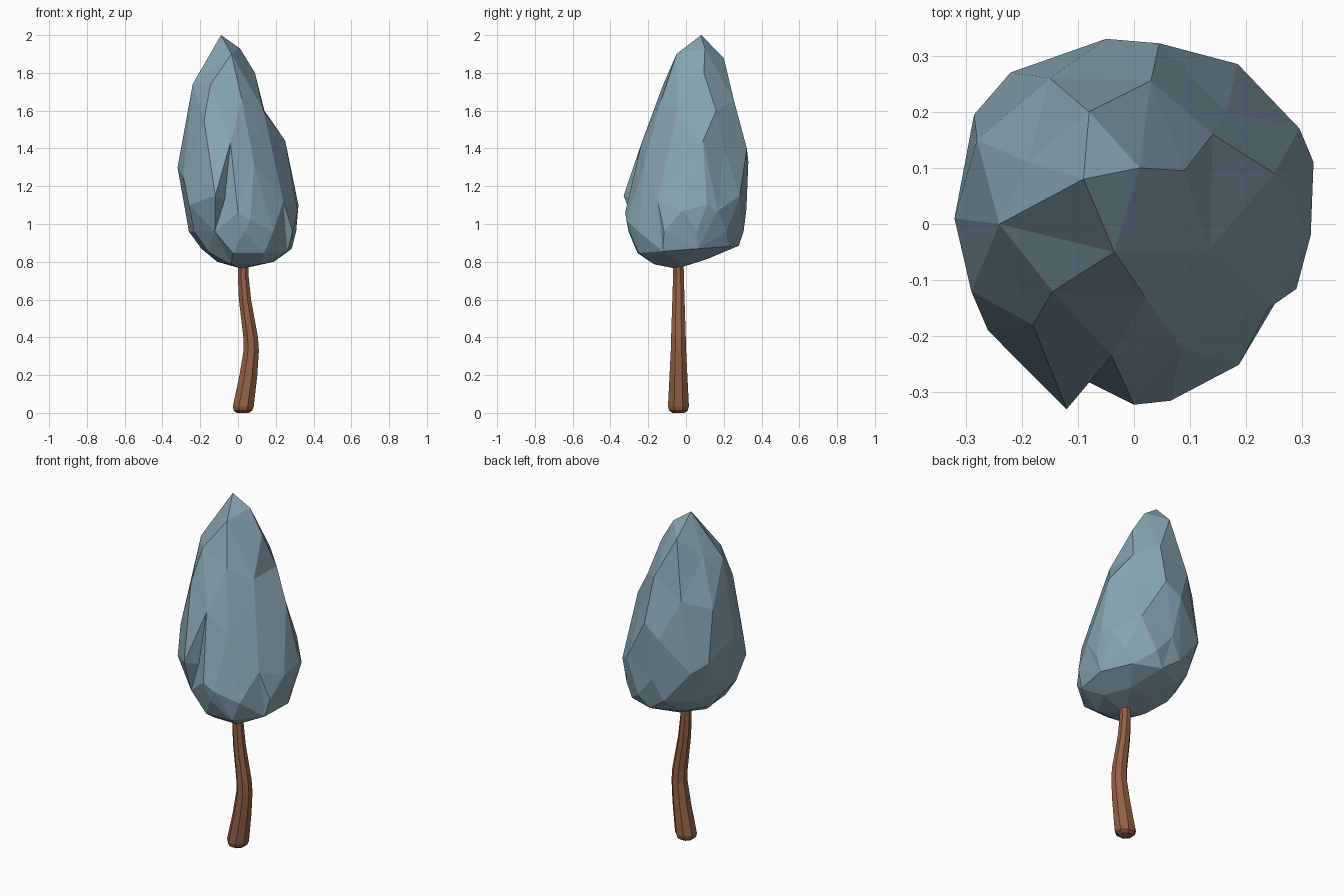
import bpy, bmesh, math
from mathutils import Vector


def material(name, rgb):
    m = bpy.data.materials.new(name)
    m.diffuse_color = (*rgb, 1)
    return m


def finish(bm, name, mat):
    bmesh.ops.recalc_face_normals(bm, faces=bm.faces)
    me = bpy.data.meshes.new(name)
    bm.to_mesh(me)
    bm.free()
    me.materials.append(mat)
    ob = bpy.data.objects.new(name, me)
    bpy.context.collection.objects.link(ob)
    return ob


leaf = material("dusty blue leaves", (0.24, 0.375, 0.445))
bark = material("brown bark", (0.30, 0.118, 0.06))

# Trunk: bent, tapered, eight sided: z, centre x, radius
bm = bmesh.new()
rings = []
for z, x, r in [(0.0, 0.025, 0.035), (0.012, 0.026, 0.053), (0.035, 0.028, 0.06),
                (0.20, 0.055, 0.051), (0.33, 0.07, 0.044), (0.40, 0.067, 0.042),
                (0.60, 0.037, 0.035), (0.72, 0.028, 0.031), (0.85, 0.026, 0.029)]:
    rings.append([bm.verts.new((x + r * math.cos(math.tau * (i + .5) / 8),
                                -0.04 + r * math.sin(math.tau * (i + .5) / 8), z))
                  for i in range(8)])
for a, b in zip(rings, rings[1:]):
    for i in range(8):
        j = (i + 1) % 8
        bm.faces.new((a[i], a[j], b[j], b[i]))
bm.faces.new(rings[0])
bm.faces.new(rings[-1])
finish(bm, "trunk", bark)

# Foliage corners: irregular upper crown
points = [
    (-.09, .08, 2.0), (.01, .10, 1.93), (-.035, -.05, 1.90), (-.08, .20, 1.88),
    (.09, .095, 1.80), (-.145, -.12, 1.74), (-.24, 0, 1.74), (-.19, .11, 1.77),
    (.02, -.13, 1.66), (.135, -.045, 1.60), (.14, .16, 1.60), (.03, .255, 1.65),
    (-.18, -.18, 1.55), (-.04, -.235, 1.43), (.085, -.22, 1.32), (.25, .09, 1.44),
    (-.28, .15, 1.50), (-.15, .26, 1.55), (-.05, .33, 1.33), (.045, .322, 1.40),
    (.165, .20, 1.40), (-.32, .01, 1.30), (-.29, -.12, 1.25), (-.26, -.19, 1.10),
    (-.285, .195, 1.20), (-.22, .27, 1.15), (.185, .285, 1.15), (.295, .17, 1.07),
    (.32, .11, 1.10), (.315, -.02, 1.07), (.24, -.15, 1.12), (-.12, -.33, 1.15),
    (-.07, -.265, 1.13), (0, -.322, 1.06), (.065, -.315, 1.02), (.0, .32, 1.08)]

# Rounded underside: count, z, min x, max x, min y, max y, lift towards the back
for n, z, x0, x1, y0, y1, lift in [(11, .96, -.262, .312, -.305, .315, 0),
                                   (9, .865, -.195, .29, -.27, .28, .02),
                                   (6, .80, -.11, .19, -.19, .13, .015)]:
    for i in range(n):
        a = math.tau * (i + 0.3 * (n % 2)) / n
        points.append(((x0 + x1) / 2 + (x1 - x0) / 2 * math.cos(a),
                       (y0 + y1) / 2 + (y1 - y0) / 2 * math.sin(a),
                       z + lift * math.sin(a)))
points.append((0.02, -0.05, 0.763))

# Link the corners by wrapping them on a ball, then move them into place
bm = bmesh.new()
centre = Vector((0, 0.02, 1.25))
place = []
for p in points:
    d = Vector(p) - centre
    d.z *= 0.5
    place.append((bm.verts.new(d.normalized()), p))
bmesh.ops.convex_hull(bm, input=bm.verts)
bmesh.ops.recalc_face_normals(bm, faces=bm.faces)
for v, p in place:
    v.co = p
finish(bm, "foliage", leaf)
